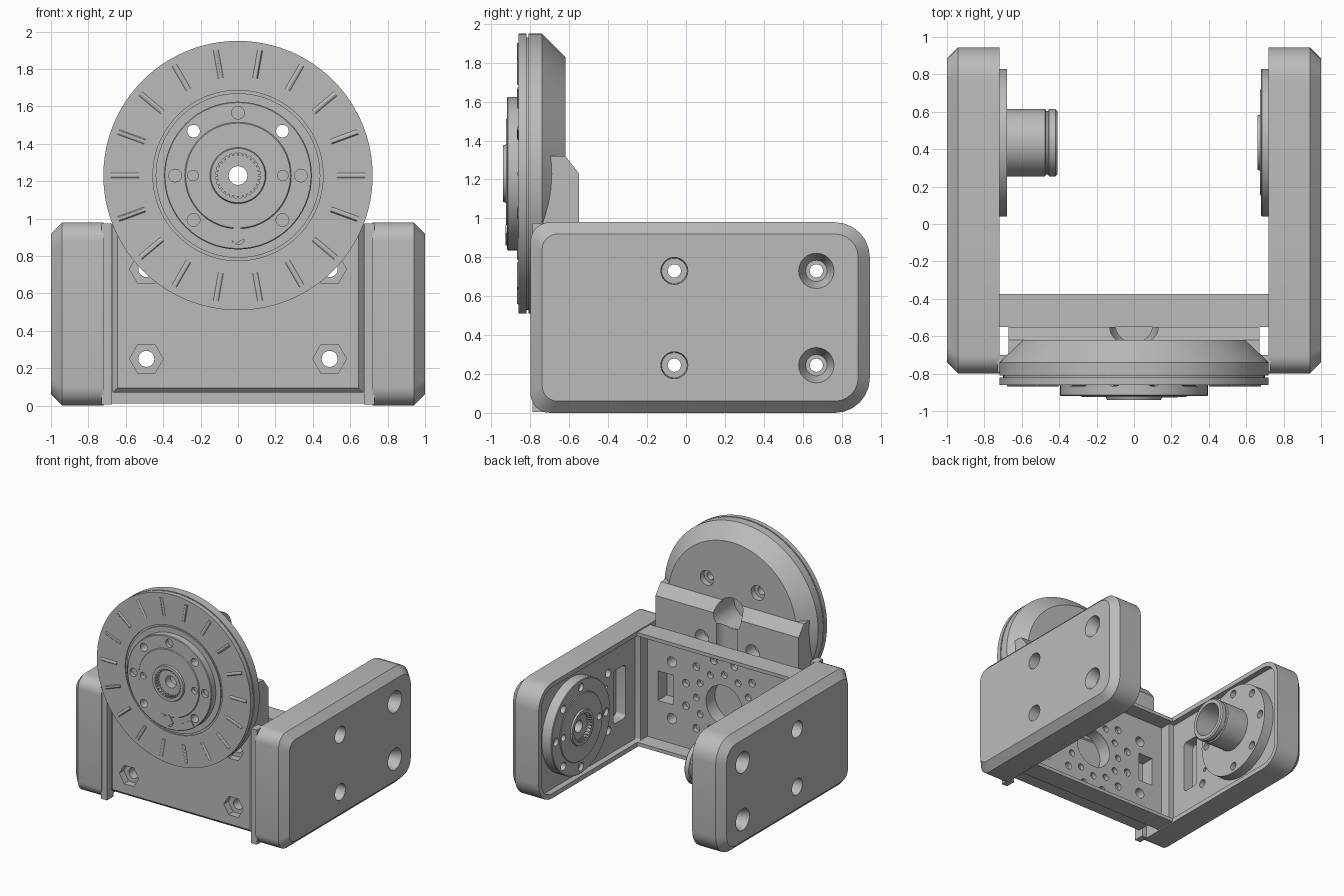
import bpy, bmesh
from math import cos, sin, pi, radians
from mathutils import Vector, Matrix

if "Cube" in bpy.data.objects:
    bpy.data.objects.remove(bpy.data.objects["Cube"], do_unlink=True)

grey = bpy.data.materials.new("plain grey")
grey.use_nodes = True
grey.diffuse_color = (0.5, 0.5, 0.5, 1)
grey.node_tree.nodes["Principled BSDF"].inputs["Base Color"].default_value = (0.5, 0.5, 0.5, 1)


def frame(center, direction):
    """Matrix whose local z points along direction."""
    return Matrix.Translation(center) @ Vector(direction).to_track_quat('Z', 'Y').to_matrix().to_4x4()


def loft(bm, rings, m=Matrix(), cyclic=False):
    """Skin a list of point rings; capped unless the rings close on themselves."""
    vs = [[bm.verts.new(m @ Vector(p)) for p in ring] for ring in rings]
    n = len(vs[0])
    pairs = list(zip(vs, vs[1:])) + ([(vs[-1], vs[0])] if cyclic else [])
    for a, b in pairs:
        for i in range(n):
            j = (i + 1) % n
            bm.faces.new((a[i], a[j], b[j], b[i]))
    if not cyclic:
        bm.faces.new(vs[0])
        bm.faces.new(vs[-1])


def turned(bm, profile, m=Matrix(), n=32, cyclic=False):
    """Revolve (radius, height) points about local z."""
    loft(bm, [[(r * cos(2 * pi * i / n), r * sin(2 * pi * i / n), h) for i in range(n)]
              for r, h in profile], m, cyclic)


def box(bm, lo, hi, m=Matrix()):
    loft(bm, [[(lo[0], lo[1], z), (hi[0], lo[1], z), (hi[0], hi[1], z), (lo[0], hi[1], z)]
              for z in (lo[2], hi[2])], m)


def outline(x, y0, y1, z0, z1, rf, rb):
    """Rounded rectangle in a plane of constant x."""
    pts = []
    corners = [(y1, z1, -1, -1, rb), (y0, z1, 1, -1, rf), (y0, z0, 1, 1, rf), (y1, z0, -1, 1, rb)]
    for k, (y, z, sy, sz, r) in enumerate(corners):
        for i in range(7):
            a = pi / 2 * (k + i / 6)
            pts.append((x, y + sy * r + r * cos(a), z + sz * r + r * sin(a)))
    return pts


def finish(bm, name):
    bmesh.ops.recalc_face_normals(bm, faces=bm.faces)
    mesh = bpy.data.meshes.new(name)
    bm.to_mesh(mesh)
    bm.free()
    mesh.materials.append(grey)
    ob = bpy.data.objects.new(name, mesh)
    bpy.context.collection.objects.link(ob)
    return ob


def cut(bm, *targets):
    cutter = finish(bm, "cutter")
    cutter.hide_render = True
    for ob in targets:
        mod = ob.modifiers.new("cut", 'BOOLEAN')
        mod.operation, mod.solver, mod.object = 'DIFFERENCE', 'EXACT', cutter
        bpy.context.view_layer.objects.active = ob
        bpy.ops.object.modifier_apply(modifier=mod.name)
    bpy.data.objects.remove(cutter, do_unlink=True)


def polar(r, degrees, h=0):
    return Matrix.Translation((r * cos(radians(degrees)), r * sin(radians(degrees)), h))


def horn(name, m):
    """Splined output horn, hub face at local z = 0."""
    bm = bmesh.new()
    turned(bm, [(.05, -.11), (.395, -.11), (.395, -.025), (.39, -.02), (.285, -.02), (.28, -.014),
                (.15, -.014), (.145, 0), (.12, 0), (.12, -.04), (.05, -.04)], m, 64, True)
    ob = finish(bm, name)
    bm = bmesh.new()
    for k in range(4):
        turned(bm, [(.034, -.05), (.034, .05)], m @ polar(.336, 90 * k), 20)
    for a in (0, 180):
        turned(bm, [(.028, -.05), (.028, .05)], m @ polar(.24, a), 16)
    cut(bm, ob)
    # spline teeth
    bm = bmesh.new()
    for k in range(28):
        box(bm, (.108, -.005, -.05), (.123, .005, -.004), m @ Matrix.Rotation(2 * pi * k / 28, 4, 'Z'))
    return [ob, finish(bm, name + "_teeth")]


front = frame((0, 0, 1.23), (0, -1, 0))
parts = []

# side arms: chamfered blocks with a recessed inner face
arms = []
for side, s in (("left", 1), ("right", -1)):
    bm = bmesh.new()
    loft(bm, [outline(s * .72, -.80, .945, 0, .98, .1, .18),
              outline(s * .94, -.80, .945, 0, .98, .1, .18),
              outline(s * 1.0, -.74, .885, .06, .92, .08, .12)])
    arm = finish(bm, side + "_arm")
    bm = bmesh.new()
    loft(bm, [outline(s * x, -.42, .905, .04, .94, .01, .14) for x in (.65, .77)])
    cut(bm, arm)
    bm = bmesh.new()
    loft(bm, [outline(s * x, -.29, -.13, .27, .72, .03, .03) for x in (.70, .86)])
    for z in (.36, .49, .62):
        turned(bm, [(.018, -.1), (.018, .1)], frame((s * .77, -.03, z), (1, 0, 0)), 12)
    cut(bm, arm)
    arms.append(arm)
    # inward lip along the front edge
    bm = bmesh.new()
    box(bm, (.675 if s > 0 else -.73, -.79, .005), (.73 if s > 0 else -.675, -.70, .975))
    parts.append(finish(bm, side + "_arm_lip"))

# side bearings: splined horn on the left, hollow pivot tube on the right
left_horn = horn("left_horn", frame((.66, .435, .49), (-1, 0, 0)))
bm = bmesh.new()
pivot = frame((-.41, .435, .49), (1, 0, 0))
turned(bm, [(.14, 0), (.17, 0), (.18, -.01), (.18, -.045), (.17, -.05), (.17, -.06), (.18, -.065),
            (.18, -.27), (.395, -.27), (.395, -.37), (.14, -.37)], pivot, 64, True)
pivot_tube = finish(bm, "pivot_tube")
bm = bmesh.new()
for k in range(4):
    turned(bm, [(.034, -.32), (.034, -.2)], pivot @ polar(.336, 90 * k), 20)
cut(bm, pivot_tube)

# bolt holes running through both arms
bm = bmesh.new()
for z in (.245, .73):
    for y, r1, r2 in ((-.06, .07, .065), (.67, .095, .055)):
        half = [(r1, 1.01), (r2, .91), (.034, .91)]
        turned(bm, half + [(r, -h) for r, h in reversed(half)], frame((0, y, z), (1, 0, 0)), 24)
cut(bm, *arms, left_horn[0], pivot_tube)

# cross channel between the arms, open to the back
bm = bmesh.new()
box(bm, (-.72, -.55, .01), (.72, -.375, .97))
channel = finish(bm, "cross_channel")
bm = bmesh.new()
box(bm, (-.8, -.51, .04), (.8, -.3, .94))
cut(bm, channel)
bm = bmesh.new()
middle = frame((0, -.53, .49), (0, -1, 0))
turned(bm, [(.17, -.1), (.17, .1)], middle, 40)
for r, start, hole in ((.26, 0, .028), (.37, 15, .032)):
    for k in range(12):
        turned(bm, [(hole, -.1), (hole, .1)], middle @ polar(r, start + 30 * k), 16)
for s in (-1, 1):
    box(bm, (s * .55 - .07, -.6, .37), (s * .55 + .07, -.4, .62))
cut(bm, channel)

# support plate carrying the front disc, with a sloped top behind it
bm = bmesh.new()
loft(bm, [[(-w, y, b), (w, y, b), (w, y, t), (-w, y, t)] for y, w, b, t in
          ((-.76, .645, .095, 1.3), (-.735, .67, .07, 1.32), (-.62, .67, .07, 1.32), (-.55, .67, .07, 1.23))])
support = finish(bm, "support_plate")
bm = bmesh.new()
turned(bm, [(.13, .4), (.13, .9)], front, 40)
turned(bm, [(.17, .4), (.17, .6)], middle @ Matrix.Translation((0, 0, -.5)), 40)
for k in range(4):
    turned(bm, [(.062, .4), (.062, .67)], front @ polar(.336, 45 + 90 * k), 24)
cut(bm, support)
bm = bmesh.new()
turned(bm, [(.1, .8), (.1, 1.4)], Matrix.Translation((0, -.535, 0)), 32)
for s in (-1, 1):
    box(bm, (s * .55 - .07, -.63, .37), (s * .55 + .07, -.5, .62))
cut(bm, support)

# hexagonal nut pockets with through holes
bm, holes = bmesh.new(), bmesh.new()
for x in (-.49, .49):
    for z in (.25, .73):
        m = frame((x, 0, z), (0, -1, 0))
        turned(bm, [(.09, .70), (.09, .80)], m, 6)
        turned(holes, [(.043, .3), (.043, .9)], m, 24)
cut(bm, support)
cut(holes, support, channel)

# front disc with rim groove, chamfered back and ring groove
bm = bmesh.new()
turned(bm, [(.13, .62), (.60, .62), (.72, .74), (.72, .81), (.70, .81), (.70, .82), (.72, .82),
            (.72, .86), (.455, .86), (.455, .85), (.44, .85), (.44, .86), (.13, .86)], front, 96, True)
disc = finish(bm, "front_disc")
front_horn = horn("front_horn", front @ Matrix.Translation((0, 0, .94)))
bm = bmesh.new()
for k in range(4):
    turned(bm, [(.062, .5), (.062, .67), (.034, .67), (.034, 1.0)], front @ polar(.336, 45 + 90 * k), 24)
cut(bm, disc, front_horn[0])

# slit across the front horn and the small clip beside it
bm = bmesh.new()
slant = front @ Matrix.Rotation(radians(-60), 4, 'Z')
box(bm, (.03, -.016, .8), (.20, .016, 1.0), slant)
box(bm, (.198, -.016, .905), (.385, .016, 1.0), slant)
cut(bm, front_horn[0])
bm = bmesh.new()
box(bm, (.33, -.06, .9), (.38, .05, .928), slant)
box(bm, (.23, -.20, .9), (.31, -.13, .928), slant)
parts.append(finish(bm, "horn_clip"))

# radial index ribs on the disc face
bm = bmesh.new()
for k in range(18):
    m = front @ Matrix.Rotation(radians(20 * k), 4, 'Z') @ frame((.53, 0, .852), (1, 0, 0))
    turned(bm, [(.016, 0), (.016, .15)], m, 12)
parts.append(finish(bm, "index_ribs"))

# crisp edges with smooth rounds
bpy.ops.object.select_all(action='DESELECT')
for ob in parts + arms + left_horn + front_horn + [pivot_tube, channel, support, disc]:
    ob.select_set(True)
    bpy.context.view_layer.objects.active = ob
bpy.ops.object.shade_smooth_by_angle(angle=radians(30))
